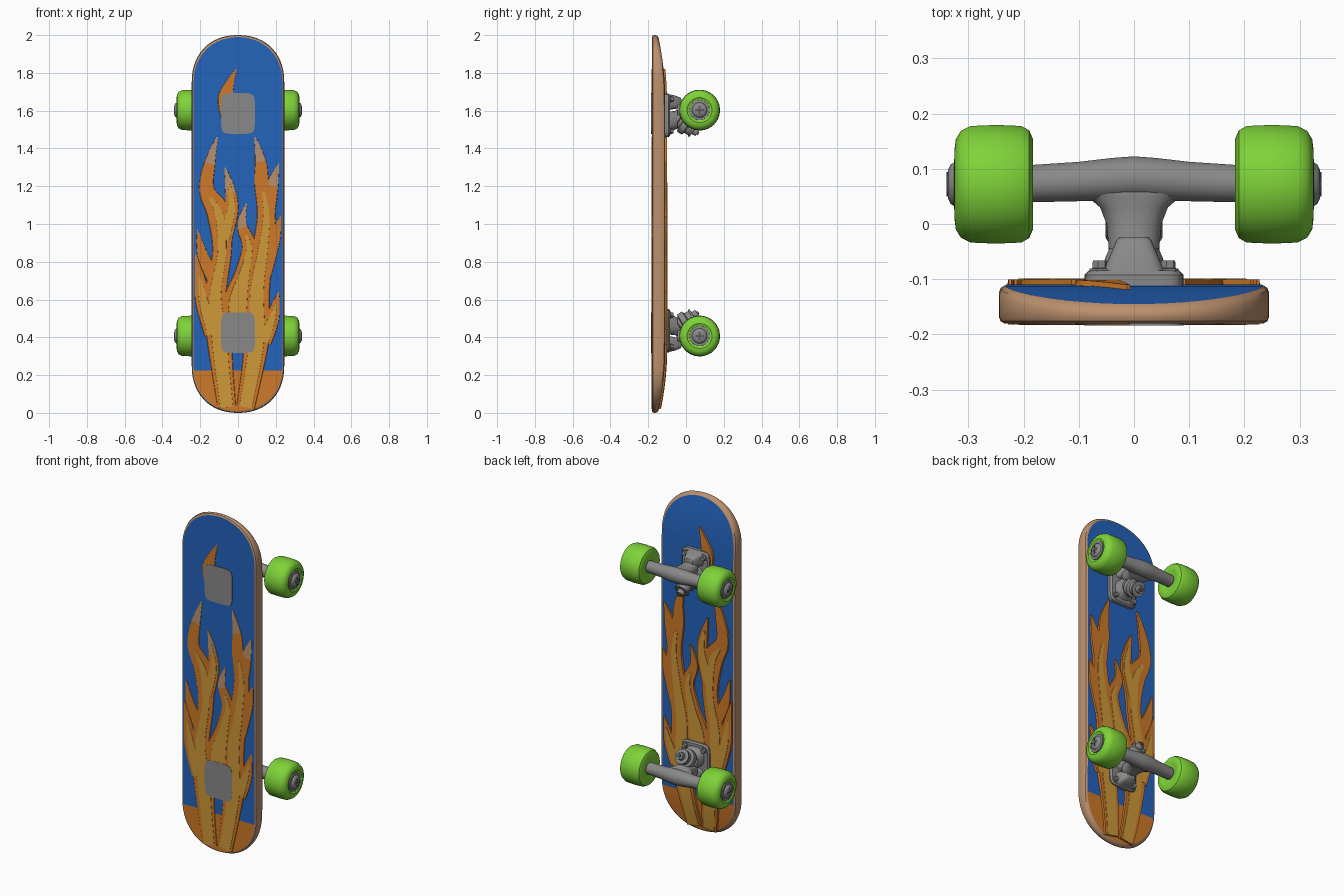
import bpy, bmesh, math
from mathutils import Vector

if "Cube" in bpy.data.objects:
    bpy.data.objects.remove(bpy.data.objects["Cube"])


def material(name, r, g, b):
    m = bpy.data.materials.new(name)
    m.diffuse_color = (r, g, b, 1)
    m.use_nodes = True
    m.node_tree.nodes["Principled BSDF"].inputs["Base Color"].default_value = m.diffuse_color
    return m


BLUE = material("deck_blue", 0.017, 0.125, 0.50)
ORANGE = material("flame_orange", 0.62, 0.19, 0.022)
YELLOW = material("flame_yellow", 0.62, 0.32, 0.04)
WOOD = material("wood_tan", 0.50, 0.28, 0.155)
GREEN = material("wheel_green", 0.21, 0.65, 0.04)
GREY = material("metal_grey", 0.25, 0.25, 0.25)
DARK = material("bolt_dark_grey", 0.10, 0.10, 0.10)


def loft(name, rings, mats, rule=None, caps=True, angle=35):
    """Skin a list of equal closed rings; rule(centre) picks the material."""
    bm = bmesh.new()
    loops = [[bm.verts.new(p) for p in ring] for ring in rings]
    n = len(loops[0])
    for a, b in zip(loops, loops[1:]):
        for i in range(n):
            bm.faces.new((a[i], a[(i + 1) % n], b[(i + 1) % n], b[i]))
    if caps:
        bm.faces.new(loops[0])
        bm.faces.new(loops[-1])
    return finish(name, bm, mats, rule, angle)


def finish(name, bm, mats, rule=None, angle=35):
    bmesh.ops.recalc_face_normals(bm, faces=bm.faces)
    if rule:
        for f in bm.faces:
            f.material_index = rule(f)
    me = bpy.data.meshes.new(name)
    bm.to_mesh(me)
    bm.free()
    for m in mats:
        me.materials.append(m)
    me.polygons.foreach_set("use_smooth", [True] * len(me.polygons))
    me.set_sharp_from_angle(angle=math.radians(angle))
    ob = bpy.data.objects.new(name, me)
    bpy.context.collection.objects.link(ob)
    return ob


def lathe(name, origin, axis, profile, mat, segs=28):
    """Turn (distance, radius) pairs round an axis."""
    o, a = Vector(origin), Vector(axis).normalized()
    u = a.orthogonal().normalized()
    v = a.cross(u)
    rings = [[o + a * d + (u * math.cos(t) + v * math.sin(t)) * r
              for t in (2 * math.pi * i / segs for i in range(segs))] for d, r in profile]
    return loft(name, rings, [mat])


def rounded(hx, hw, p, n=24):
    """Superellipse ring; larger p is squarer."""
    out = []
    for i in range(n):
        t = 2 * math.pi * (i + 0.5) / n
        c, s = math.cos(t), math.sin(t)
        out.append((hx * math.copysign(abs(c) ** (2 / p), c),
                    hw * math.copysign(abs(s) ** (2 / p), s)))
    return out


# ---- Deck ----
FRONT, HALF, END = -0.18, 0.245, 0.25


def back_y(z):
    e = max(0.0, (abs(z - 1) - 0.65) / 0.35)
    return -0.110 - 0.038 * e ** 2


def half_width(z):
    e = max(0.0, (abs(z - 1) - (1 - END)) / END)
    return HALF * max(0.0, 1 - min(e, 1) ** 2.2) ** (1 / 2.2)


rows = []
for i in range(15):
    t = math.radians(87) * (1 - i / 14)
    rows.append((END * (1 - math.sin(t) ** (2 / 2.2)), HALF * math.cos(t) ** (2 / 2.2)))
rows += [(END + i * 0.125, HALF) for i in range(1, 7)]
rows += [(2 - z, w) for z, w in reversed(rows[:-1])]


def deck_ring(inset, yfun):
    pts = [(max(w - inset, 0.004), 1 + (z - 1) * (1 - inset)) for z, w in rows]
    pts = pts + [(-x, z) for x, z in reversed(pts)]
    return [(x, yfun(z), z) for x, z in pts]


rings = [deck_ring(0.010, lambda z: FRONT), deck_ring(0.003, lambda z: FRONT + 0.004),
         deck_ring(0, lambda z: FRONT + 0.012),
         deck_ring(0, lambda z: back_y(z) - 0.014), deck_ring(0.004, lambda z: back_y(z) - 0.005),
         deck_ring(0.013, back_y)]
loft("deck_rim", rings, [WOOD], caps=False)

# painted faces of the deck: orange at the bottom, blue above
for name, ring in (("deck_front_face", rings[0]), ("deck_back_face", rings[-1])):
    bm = bmesh.new()
    vs = [bm.verts.new(p) for p in ring]
    n = len(vs)
    for i in range(n // 2 - 1):
        bm.faces.new((vs[i], vs[i + 1], vs[n - 2 - i], vs[n - 1 - i]))
    ob = finish(name, bm, [BLUE, ORANGE],
                lambda f: 1 if f.calc_center_median().z < 0.215 else 0)
    want = -1 if "front" in name else 1
    if ob.data.polygons[10].normal.y * want < 0:
        ob.data.flip_normals()

# ---- Flames: centre line points (x, z, half width) ----
FLAMES = {
    "left_main": [(-.06, .03, .05), (-.085, .25, .06), (-.10, .42, .07), (-.12, .62, .06),
                  (-.085, .85, .052), (-.10, 1.05, .065), (-.165, 1.18, .042),
                  (-.15, 1.32, .03), (-.11, 1.46, .004)],
    "left_branch": [(-.08, .92, .05), (-.035, 1.08, .038), (-.045, 1.2, .025), (-.07, 1.3, .003)],
    "right_main": [(.04, .03, .05), (.08, .25, .06), (.10, .42, .07), (.10, .65, .07),
                   (.13, .85, .06), (.15, 1.05, .05), (.125, 1.22, .04),
                   (.12, 1.33, .03), (.09, 1.46, .004)],
    "right_branch": [(.15, 1.05, .045), (.18, 1.2, .035), (.215, 1.32, .003)],
    "left_edge": [(-.13, .42, .05), (-.18, .58, .045), (-.2, .7, .03), (-.225, .84, .003)],
    "left_curl": [(-.12, .7, .04), (-.185, .83, .03), (-.215, .97, .003)],
    "right_edge": [(.13, .38, .05), (.18, .5, .04), (.215, .64, .003)],
    "right_curl": [(.14, .74, .04), (.19, .92, .035), (.225, 1.04, .003)],
    "centre": [(0, .38, .05), (0, .58, .08), (.035, .74, .052), (.06, .88, .04),
               (.02, 1.0, .026), (.045, 1.11, .003)],
    "top": [(-.04, 1.54, .045), (-.065, 1.66, .042), (-.045, 1.74, .025), (-.01, 1.82, .003)],
}


def smooth_path(pts, steps=6):
    ext = [pts[0]] + pts + [pts[-1]]
    out = []
    for a, b, c, d in zip(ext, ext[1:], ext[2:], ext[3:]):
        a, b, c, d = map(Vector, (a, b, c, d))
        for k in range(steps):
            t = k / steps
            out.append(0.5 * (2 * b + (c - a) * t + (2 * a - 5 * b + 4 * c - d) * t * t
                              + (3 * b - a - 3 * c + d) * t ** 3))
    return out + [Vector(pts[-1])]


def ribbon(name, path, height, side, mats, rule=None):
    rings = []
    for i, p in enumerate(path):
        d = path[min(i + 1, len(path) - 1)] - path[max(i - 1, 0)]
        nx, nz = Vector((d.y, -d.x)).normalized()
        ring = []
        for off, h in ((-1, -.002), (-.93, height), (.93, height), (1, -.002)):
            z = p.y + nz * p.z * off
            lim = half_width(z) - 0.014
            x = max(-lim, min(lim, p.x + nx * p.z * off))
            ring.append((x, FRONT - h if side < 0 else back_y(z) + h, z))
        rings.append(ring)
    loft(name, rings, mats, rule)


for key, pts in FLAMES.items():
    path = smooth_path(pts)
    n = len(path)
    top = pts[-1][1]
    # worn tan tips on the front of the taller flames
    worn = (lambda f: int(f.calc_center_median().z > top - 0.13)) if 1.1 < top < 1.5 else None
    ribbon("flame_front_" + key, path, 0.002, -1, [ORANGE, WOOD], worn)
    ribbon("flame_back_" + key, path, 0.009, 1, [ORANGE])
    if key in ("top", "right_branch", "left_curl", "right_curl"):
        continue
    core = [Vector((p.x, p.y, p.z * 0.72 * (1 - i / (0.72 * n)) ** 0.4))
            for i, p in enumerate(path) if i < 0.70 * n]
    ribbon("flame_core_front_" + key, core, 0.003, -1, [YELLOW])
    ribbon("flame_core_back_" + key, core, 0.011, 1, [YELLOW])


# ---- Trucks and wheels: w runs from the axle towards the board's middle ----
def truck(label, zc, s):
    def stack(part, layers, p=4, mat=GREY):
        """Layers of (y, half x, half w, centre w)."""
        loft(label + part, [[(x, y, zc + s * (cw + w)) for x, w in rounded(hx, hw, p)]
                            for y, hx, hw, cw in layers], [mat])

    # grey patch on the front
    stack("_front_patch", [(FRONT - .004, .09, .108, .018), (FRONT + .002, .09, .108, .018)], 6)
    # base plate, pivot mount and kingpin mount
    stack("_base_plate", [(-.125, .09, .115, .028), (-.092, .09, .115, .028),
                          (-.084, .082, .107, .028)], 7)
    stack("_pivot_mount", [(-.09, .058, .042, -.042), (-.06, .045, .036, -.042),
                           (-.03, .032, .028, -.038), (-.024, .026, .022, -.036)])
    stack("_kingpin_mount", [(-.09, .062, .058, .065), (-.06, .052, .05, .055),
                             (-.045, .045, .042, .055)], 2.6)
    # hanger: neck and cross arm
    stack("_hanger_neck", [(-.045, .046, .04, .0), (0, .05, .042, .008), (.03, .062, .042, .01),
                           (.05, .085, .04, .005), (.07, .13, .034, 0), (.085, .14, .025, 0)], 2.3)
    arm = []
    for x, y, ry, rw in ((-.19, .073, .034, .034), (-.1, .077, .036, .036), (-.04, .081, .039, .042),
                         (0, .083, .04, .044)):
        arm.append((x, y, ry, rw))
    arm += [(-x, y, ry, rw) for x, y, ry, rw in reversed(arm[:-1])]
    loft(label + "_hanger_arm", [[(x, y + a, zc + s * b) for a, b in rounded(ry, rw, 2)]
                                 for x, y, ry, rw in arm], [GREY])
    # tilted kingpin with bushings, washer and nut
    lathe(label + "_kingpin", (0, -.075, zc + s * .035), (0, .135, s * .085),
          [(0, .046), (.04, .046), (.045, .036), (.06, .036), (.065, .052), (.095, .052),
           (.1, .038), (.125, .036), (.126, .042), (.136, .042), (.137, .022), (.16, .020)], GREY)
    lathe(label + "_kingpin_tip", (0, -.075, zc + s * .035), (0, .135, s * .085),
          [(.15, .011), (.168, .009)], DARK, 12)
    for sx in (-1, 1):
        side = label + ("_left" if sx < 0 else "_right")
        # mounting bolts
        for j, w in enumerate((-.058, .112)):
            lathe(f"{side}_bolt_{j + 1}", (sx * .062, -.088, zc + s * w), (0, 1, 0),
                  [(0, .019), (.007, .019), (.008, .014), (.022, .013)], GREY, 6)
        # wheel, hub cap and cross slot
        o, ax = (0, .072, zc), (sx, 0, 0)
        lathe(side + "_wheel", o, ax, [(.196, .03), (.185, .06), (.183, .082), (.19, .098),
              (.204, .106), (.25, .108), (.296, .106), (.314, .097), (.323, .082),
              (.325, .066), (.318, .054), (.316, .03)], GREEN, 36)
        lathe(side + "_hub", o, ax, [(.31, .054), (.324, .053), (.326, .045), (.325, .04),
                                     (.332, .036), (.337, .026), (.339, .012)], GREY, 24)
        for j, (hy, hz) in enumerate(((.022, .005), (.005, .022))):
            loft(f"{side}_cross_slot_{j + 1}",
                 [[(sx * x, .072 + a * hy, zc + b * hz)
                   for a, b in ((-1, -1), (1, -1), (1, 1), (-1, 1))] for x in (.333, .340)], [DARK])


truck("upper", 1.603, -1)
truck("lower", 0.407, 1)
